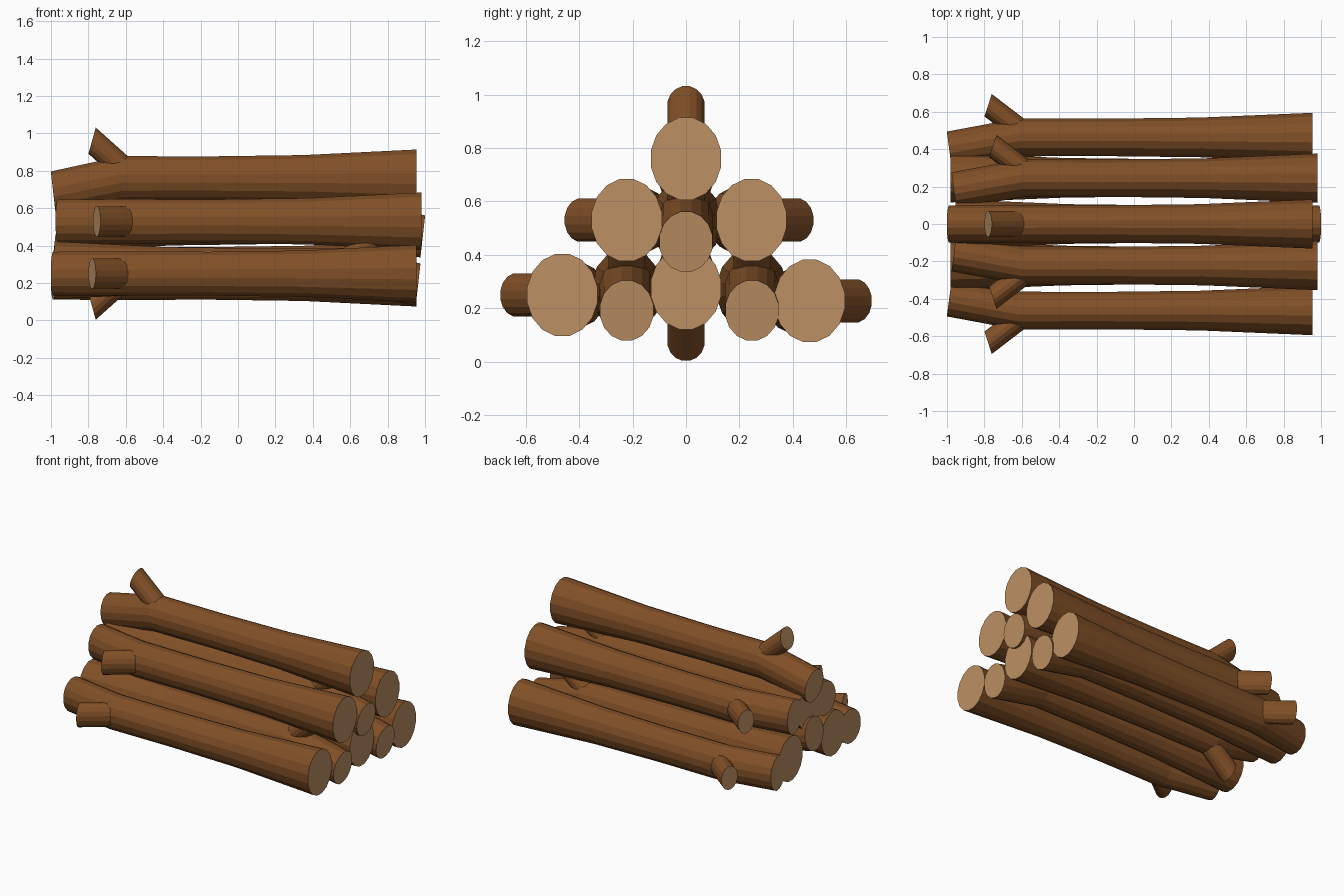
import bpy, bmesh, math

if "Cube" in bpy.data.objects:
    bpy.data.objects.remove(bpy.data.objects["Cube"])

SIDES = 16
Z_STRETCH = 1.17   # the whole pile is slightly taller than round


def material(name, rgb):
    m = bpy.data.materials.new(name)
    m.diffuse_color = (*rgb, 1)
    m.use_nodes = True
    m.node_tree.nodes["Principled BSDF"].inputs["Base Color"].default_value = m.diffuse_color
    return m


bark = material("brown bark", (0.22, 0.08, 0.02))
wood = material("pale cut wood", (0.51, 0.28, 0.125))


def tube(bm, rings):
    """Skin rings of verts; close both ends with pale caps."""
    loops = [[bm.verts.new(p) for p in ring] for ring in rings]
    for a, b in zip(loops, loops[1:]):
        for i in range(SIDES):
            j = (i + 1) % SIDES
            bm.faces.new((a[i], a[j], b[j], b[i]))
    for end in (loops[0], loops[-1]):
        bm.faces.new(end).material_index = 1


def ring(x, u, half_x, half_u, half_v):
    """Ellipse round (x, u): u points toward the branch, v sideways."""
    pts = []
    for i in range(SIDES):
        a = 2 * math.pi * (i + 0.5) / SIDES
        pts.append((x + half_x * math.cos(a), half_u * math.cos(a) + u,
                    half_v * math.sin(a)))
    return pts


def log(name, y, z, angle, shift=0.0, flip=1):
    bm = bmesh.new()
    # trunk: bent thin end at -x, flared butt at +x
    tube(bm, [ring(-0.988, -0.065, -0.013, 0.098, 0.102),
              ring(-0.62, 0, -0.004, 0.103, 0.103),
              ring(-0.15, 0, 0, 0.102, 0.102),
              ring(0.35, 0, 0, 0.108, 0.108),
              ring(0.955, 0, 0, 0.134, 0.134)])
    # sawn-off branch stub
    tube(bm, [ring(-0.78, 0.172, 0.02, 0.061, 0.07),
              ring(-0.56, 0.004, 0.02, 0.061, 0.07)])
    # turn the branch to its direction, then place the log
    c, s = math.cos(math.radians(angle)), math.sin(math.radians(angle))
    for v in bm.verts:
        x, u, w = v.co
        v.co = (flip * (x + shift), y + u * c - w * s,
                z + (u * s + w * c) * Z_STRETCH)
    bmesh.ops.recalc_face_normals(bm, faces=bm.faces)
    me = bpy.data.meshes.new(name)
    bm.to_mesh(me)
    bm.free()
    me.materials.append(bark)
    me.materials.append(wood)
    bpy.context.collection.objects.link(bpy.data.objects.new(name, me))


# pyramid of logs with the butt toward +x
log("top_log", 0, 0.76, 90)
log("middle_log_front", -0.222, 0.53, 180, 0.025)
log("middle_log_back", 0.245, 0.53, 0, 0.025)
log("bottom_log_front", -0.463, 0.25, 180)
log("bottom_log_centre", 0, 0.275, 270)
log("bottom_log_back", 0.463, 0.228, 0)
# reversed logs filling the gaps
log("filler_log_upper", 0, 0.525, 90, 0.0, -1)
log("filler_log_front", -0.222, 0.268, 90, 0.025, -1)
log("filler_log_back", 0.247, 0.268, 90, 0.025, -1)
